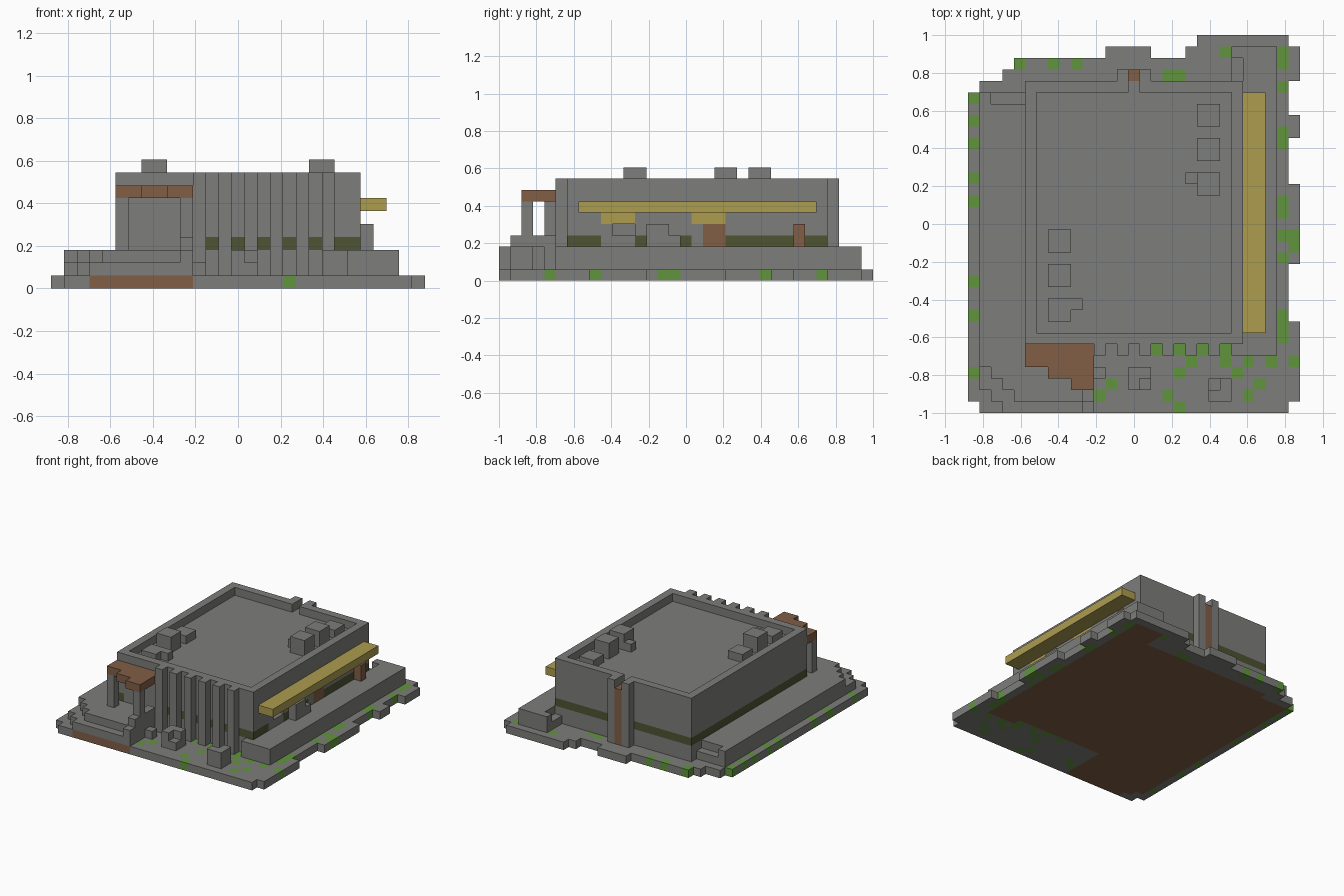
import bpy
import bmesh
from mathutils import Vector

if "Cube" in bpy.data.objects:
    bpy.data.objects.remove(bpy.data.objects["Cube"], do_unlink=True)

U = 2 / 33                       # edge of one block
CENTRE = Vector((14.5, 16.5, 0))


def linear(c):
    c /= 255
    return c / 12.92 if c <= 0.04045 else ((c + 0.055) / 1.055) ** 2.4


def material(name, *rgb):
    m = bpy.data.materials.new(name)
    col = tuple(linear(c) for c in rgb) + (1.0,)
    m.use_nodes = True
    m.diffuse_color = col
    m.node_tree.nodes["Principled BSDF"].inputs["Base Color"].default_value = col
    return m


MATS = {
    "concrete": material("concrete_grey", 125, 125, 123),
    "brown": material("rust_brown", 129, 94, 70),
    "moss": material("moss_green", 97, 148, 61),
    "olive": material("dark_olive", 78, 83, 49),
    "yellow": material("faded_yellow", 172, 156, 79),
}
NAMES = list(MATS)
cells = {}                       # block position -> (part, colour)


def box(part, xs, ys, zs, colour="concrete"):
    """Fill a half-open range of blocks; single numbers mean one block."""
    rx, ry, rz = [range(*r) if isinstance(r, tuple) else (r,) for r in (xs, ys, zs)]
    for x in rx:
        for y in ry:
            for z in rz:
                cells[x, y, z] = (part, colour)


def cut(xs, ys, zs):
    for x in range(*xs):
        for y in range(*ys):
            for z in range(*zs):
                cells.pop((x, y, z), None)


# Ground slab with a ragged edge
box("ground", (1, 28), (0, 29), 0)
box("ground", 0, (1, 28), 0)
box("ground", (3, 28), 29, 0)
box("ground", (4, 28), 30, 0)
box("ground", (12, 16), 31, 0)
box("ground", (19, 28), 31, 0)
box("ground", (20, 28), 32, 0)
for span in ((1, 8), (13, 20), (24, 26), (29, 32)):
    box("ground", 28, span, 0)

# Moss patches on the slab: row of x positions for each y
moss = {0: (18,), 1: (11, 17, 24), 2: (12, 25), 3: (0, 18, 23),
        4: (19, 22, 24, 26, 28), 5: (16, 18, 20, 22), 6: (27,), 7: (27,),
        8: (0, 27), 11: (0,), 13: (27,), 14: (28,), 15: (27, 28), 17: (27,),
        18: (0, 27), 20: (0,), 23: (0, 27), 24: (27,), 25: (0,), 27: (0,),
        28: (27,), 29: (17, 18), 30: (4, 7, 9, 27), 31: (22, 27)}
for y, row in moss.items():
    for x in row:
        box("ground", x, y, 0, "moss")

# Stepped terrace on the left, with the corner stairs
for x in range(1, 11):
    back = 28 if x < 5 else 6
    box("terrace", x, (max(0, 3 - x), back), 1)
    box("terrace", x, (max(1, 5 - x), back), 2)
cut((2, 5), (27, 28), (2, 3))
box("terrace", 10, 0, (1, 3))
box("entry_rail", 10, (1, 5), 3)

# Raised walk on the right
box("side_walk", (24, 27), (5, 32), (1, 3))
box("side_walk", 23, 5, (1, 3))
box("side_walk", 23, 31, (1, 3))
box("side_walk", 23, (29, 31), 1)

# Main block, olive band, roof recess
box("building", (5, 24), (6, 29), (1, 9))
for x in range(5, 24):
    for y in range(6, 29):
        if x in (5, 23) or y == 28 or (y == 6 and x > 10):
            box("building", x, y, 3, "olive")
cut((6, 23), (7, 28), (8, 9))
cut((14, 15), (28, 29), (8, 9))

# Bare earth below everything that stands on a foundation
for (x, y, z), (part, colour) in list(cells.items()):
    if z == 1 and part in ("terrace", "side_walk", "building"):
        box("ground", x, y, 0, "brown")

# Shop openings on the right wall
box("building", 23, (9, 12), 3)
cut((23, 24), (10, 12), (4, 5))
box("building", 23, 17, (3, 5))
box("side_door", 23, (18, 20), (3, 5), "brown")
for y in (9, 17):
    box("shop_sign", 23, (y, y + 3), 5, "yellow")
box("awning", (24, 26), (7, 28), 6, "yellow")
box("side_rubble", 24, (13, 15), (3, 5))
box("side_rubble", 24, 15, 3)
box("rusty_barrel", 24, 26, (3, 5), "brown")

# Facade fins
for x in range(11, 22, 2):
    box("facade_fins", x, 5, (1, 9))

# Rear pipes around a rusty drain
for x in (13, 15):
    box("rear_pipes", x, 29, (1, 9))
box("rear_drain", 14, 29, (1, 8), "brown")

# Entry canopy and posts
for x in range(5, 11):
    box("canopy", x, (4 - (x - 5) // 2, 6), 7, "brown")
box("canopy_posts", 5, 4, (3, 7))
box("canopy_posts", 10, 2, (3, 7))

# Roof machinery
for x, y, top in ((20, 25, 9), (20, 22, 10), (20, 19, 10),
                  (7, 14, 9), (7, 11, 10), (7, 8, 9)):
    box("roof_units", (x, x + 2), (y, y + 2), (8, top))
box("roof_units", 19, 20, 8)
box("roof_units", 9, 9, 8)

# Front rubble
box("front_rubble", (14, 16), (2, 4), (1, 3))
cut((15, 16), (2, 3), (2, 3))
box("front_rubble", (21, 23), (1, 3), (1, 3))
cut((21, 22), (2, 3), (2, 3))
box("front_rubble", 11, 3, 1)


def build(part):
    """Mesh the exposed faces of one part."""
    bm = bmesh.new()
    verts = {}
    for pos, (owner, colour) in cells.items():
        if owner != part:
            continue
        for axis in range(3):
            for side in (0, 1):
                step = list(pos)
                step[axis] += 2 * side - 1
                if tuple(step) in cells:
                    continue
                a, b = (axis + 1) % 3, (axis + 2) % 3
                loop = []
                for da, db in ((0, 0), (1, 0), (1, 1), (0, 1)):
                    p = list(pos)
                    p[axis] += side
                    p[a] += da
                    p[b] += db
                    key = tuple(p)
                    if key not in verts:
                        verts[key] = bm.verts.new((Vector(key) - CENTRE) * U)
                    loop.append(verts[key])
                face = bm.faces.new(loop if side else loop[::-1])
                face.material_index = NAMES.index(colour)
    mesh = bpy.data.meshes.new(part)
    for m in MATS.values():
        mesh.materials.append(m)
    bm.to_mesh(mesh)
    bm.free()
    bpy.context.collection.objects.link(bpy.data.objects.new(part, mesh))


for part in sorted({owner for owner, _ in cells.values()}):
    build(part)
